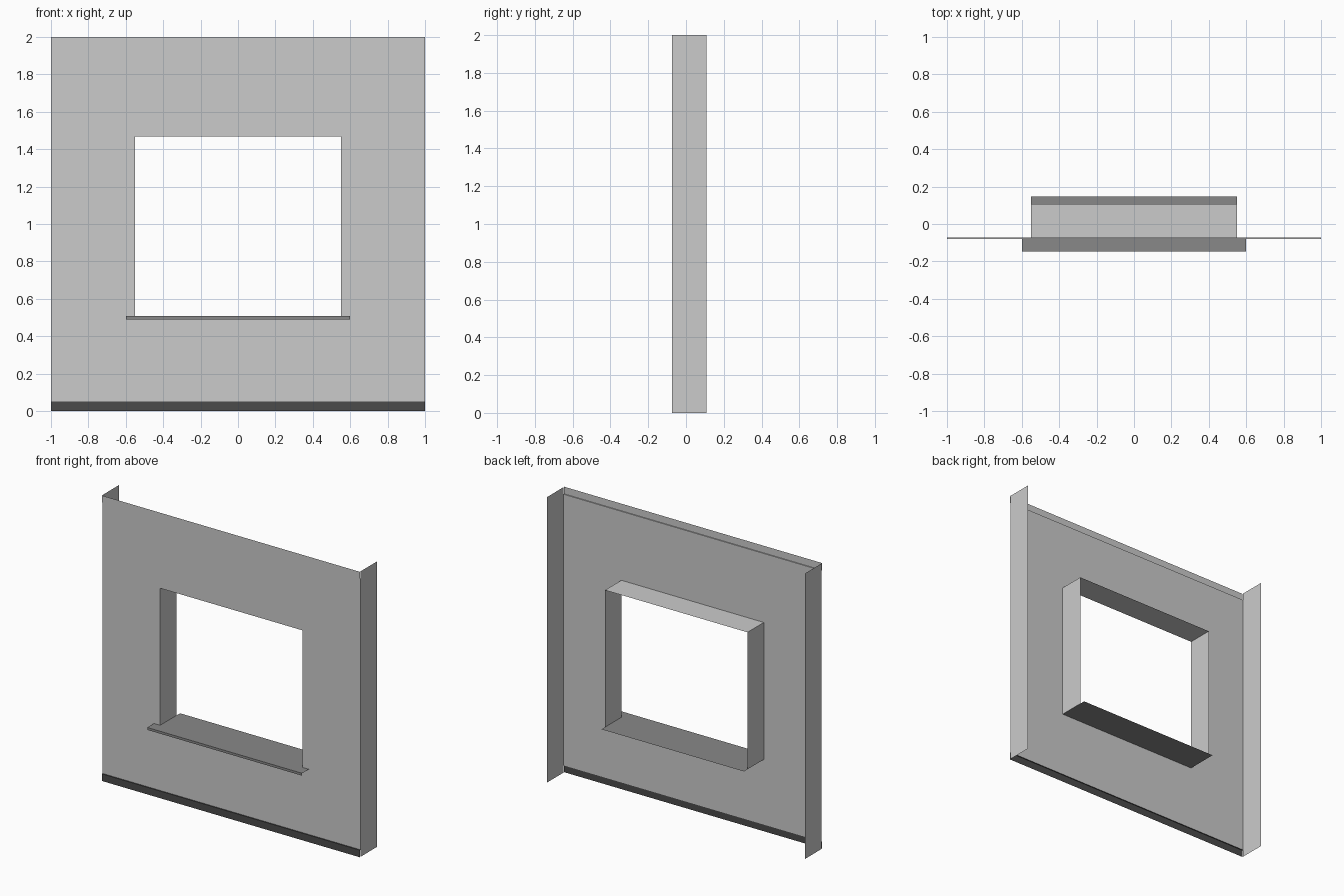
import bpy

if "Cube" in bpy.data.objects:
    bpy.data.objects.remove(bpy.data.objects["Cube"])

# Main dimensions
W, H = 1.0, 2.0                    # half width, height
FRONT, BACK = -0.073, 0.108        # wall face and rear edge of returns
TRIM_Y, TRIM_H = -0.08, 0.05       # raised trim strips
OX, OZ0, OZ1 = 0.552, 0.507, 1.467 # window opening
SILL_X, SILL_Y0, SILL_Y1, LIP_Z = 0.6, -0.147, 0.147, 0.49


def material(name, v):
    m = bpy.data.materials.new(name)
    m.diffuse_color = (v, v, v, 1)
    m.use_nodes = True
    m.node_tree.nodes["Principled BSDF"].inputs["Base Color"].default_value = m.diffuse_color
    return m


def sheet(name, verts, faces, mat=None):
    me = bpy.data.meshes.new(name)
    me.from_pydata(verts, [], faces)
    me.update()
    ob = bpy.data.objects.new(name, me)
    bpy.context.collection.objects.link(ob)
    if mat:
        me.materials.append(mat)
    return ob


def extrude_x(name, profile, x, mat=None):
    """Sweep an open (y, z) profile from -x to x."""
    n = len(profile)
    verts = [(s * x, y, z) for s in (-1, 1) for y, z in profile]
    faces = [(i, n + i, n + i + 1, i + 1) for i in range(n - 1)]
    return sheet(name, verts, faces, mat)


# Wall face: 3 x 3 grid with the middle cell left open
xs = (-W, -OX, OX, W)
zs = (TRIM_H, OZ0, OZ1, H - TRIM_H)
sheet("wall_face",
      [(x, FRONT, z) for z in zs for x in xs],
      [(r * 4 + c, r * 4 + c + 1, r * 4 + c + 5, r * 4 + c + 4)
       for r in range(3) for c in range(3) if (r, c) != (1, 1)])

# Dark skirting and top trim, each stepping slightly forward
extrude_x("skirting", [(TRIM_Y, 0), (TRIM_Y, TRIM_H), (FRONT, TRIM_H)],
          W, material("dark_grey", 0.07))
extrude_x("top_trim", [(FRONT, H - TRIM_H), (TRIM_Y, H - TRIM_H), (TRIM_Y, H)],
          W, material("mid_grey", 0.59))

# Side returns, one at each end
for side, s in (("left", -1), ("right", 1)):
    q = [(s * W, FRONT, 0), (s * W, BACK, 0), (s * W, BACK, H), (s * W, FRONT, H)]
    sheet(side + "_return", q if s > 0 else q[::-1], [(0, 1, 2, 3)])

# Window reveal: both jambs and the head
ring = ((-OX, OZ0), (-OX, OZ1), (OX, OZ1), (OX, OZ0))
sheet("window_reveal",
      [(x, y, z) for y in (FRONT, BACK) for x, z in ring],
      [(i, i + 1, i + 5, i + 4) for i in range(3)])

# Window sill: T-shaped plate with wider nose and a turned-down lip
outline = [(-SILL_X, SILL_Y0), (SILL_X, SILL_Y0), (SILL_X, FRONT), (OX, FRONT),
           (OX, SILL_Y1), (-OX, SILL_Y1), (-OX, FRONT), (-SILL_X, FRONT)]
verts = [(x, y, OZ0) for x, y in outline]
verts += [(-SILL_X, SILL_Y0, LIP_Z), (SILL_X, SILL_Y0, LIP_Z)]
sheet("window_sill", verts,
      [(0, 1, 2, 3, 6, 7), (6, 3, 4, 5), (0, 8, 9, 1)],
      material("sill_grey", 0.25))
